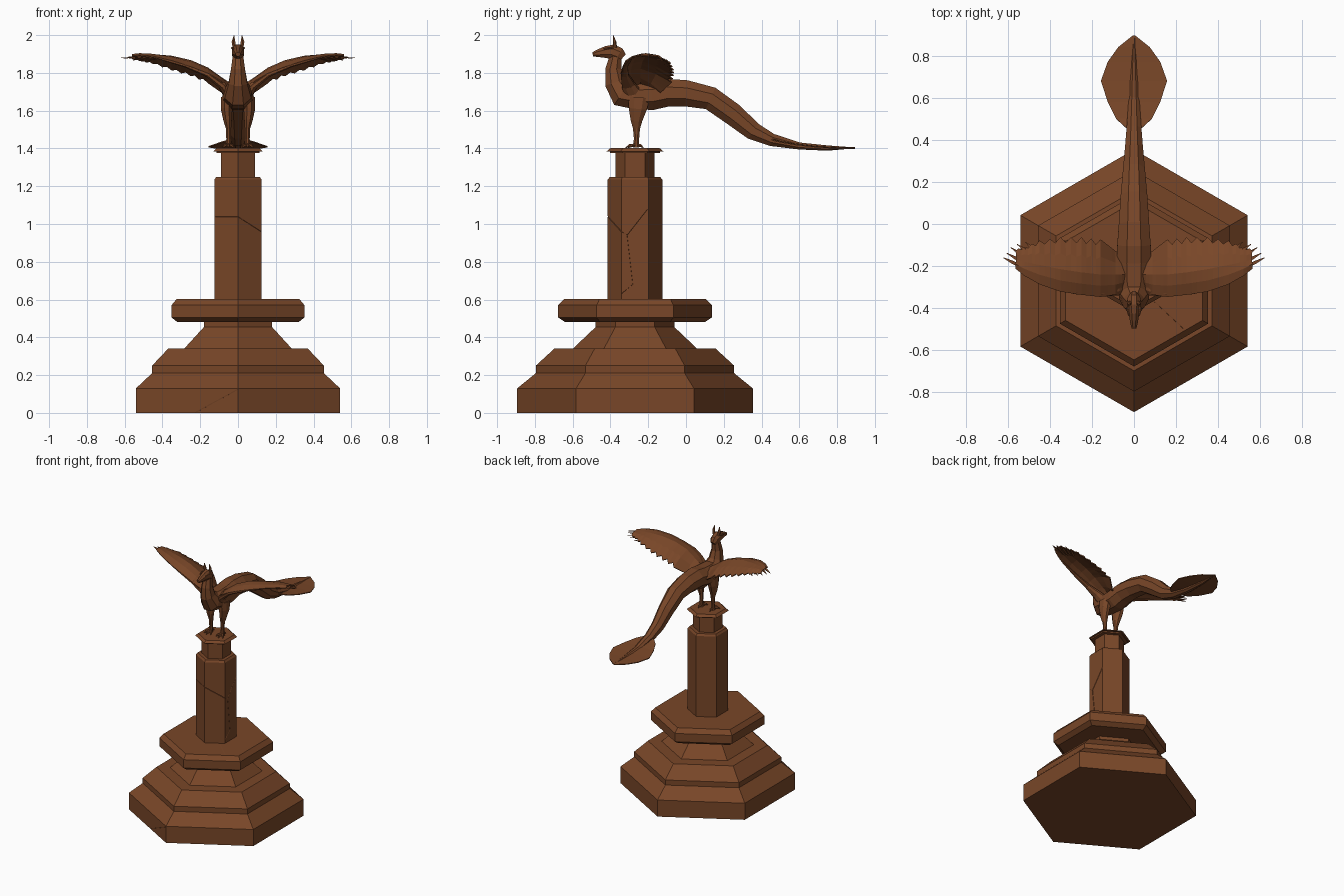
import bpy, bmesh, math
from mathutils import Vector as V

if "Cube" in bpy.data.objects:
    bpy.data.objects.remove(bpy.data.objects["Cube"])

CY = -0.27                      # pedestal centre in y
X, Y, Z = V((1, 0, 0)), V((0, 1, 0)), V((0, 0, 1))
bronze = bpy.data.materials.new("warm brown")
bronze.diffuse_color = (0.19, 0.062, 0.021, 1)
bronze.use_nodes = True
bronze.node_tree.nodes["Principled BSDF"].inputs["Base Color"].default_value = bronze.diffuse_color


def finish(bm, name):
    bmesh.ops.recalc_face_normals(bm, faces=bm.faces)
    me = bpy.data.meshes.new(name)
    bm.to_mesh(me)
    bm.free()
    me.materials.append(bronze)
    ob = bpy.data.objects.new(name, me)
    bpy.context.collection.objects.link(ob)
    return ob


def skin(bm, rings):
    """Join closed rings of points and cap both ends."""
    vs = [[bm.verts.new(p) for p in r] for r in rings]
    n = len(vs[0])
    for a, b in zip(vs, vs[1:]):
        for i in range(n):
            bm.faces.new((a[i], a[(i + 1) % n], b[(i + 1) % n], b[i]))
    bm.faces.new(vs[0])
    bm.faces.new(vs[-1])


def tube(bm, path, sizes, side=X, n=8):
    """Elliptical loft; sizes are (half width along side, half depth)."""
    path = [V(p) for p in path]
    rings = []
    for i, p in enumerate(path):
        t = path[min(i + 1, len(path) - 1)] - path[max(i - 1, 0)]
        d = t.cross(side).normalized()
        s = d.cross(t).normalized()
        w, h = sizes[i]
        rings.append([p + s * w * math.cos(a) + d * h * math.sin(a)
                      for a in (2 * math.pi * (k + .5) / n for k in range(n))])
    skin(bm, rings)


def hexagon(name, profile):
    """Stack of hexagons from (apothem, z), corners facing front and back."""
    bm = bmesh.new()
    skin(bm, [[V((r / math.cos(math.pi / 6) * math.sin(k * math.pi / 3),
                  CY + r / math.cos(math.pi / 6) * math.cos(k * math.pi / 3), z))
               for k in range(6)] for r, z in profile])
    return finish(bm, name)


# Pedestal
base = hexagon("stepped_base", [(.54, 0), (.54, .13), (.455, .21), (.455, .25), (.37, .34),
                                (.285, .34), (.18, .455), (.18, .49)])
ledge = hexagon("ledge", [(.32, .48), (.352, .505), (.352, .57), (.325, .603)])
shaft = hexagon("shaft", [(.125, .60), (.125, 1.235), (.115, 1.25)])
hexagon("shaft_neck", [(.09, 1.245), (.09, 1.38)])
hexagon("shaft_cap", [(.115, 1.375), (.115, 1.385), (.13, 1.385), (.112, 1.402)])


# Cracks cut as fine grooves
def on_hex(apothem, x, z):
    return V((x, CY - apothem / math.cos(math.pi / 6) + abs(x) * math.tan(math.pi / 6), z))


def crack(target, lines):
    bm = bmesh.new()
    for line in lines:
        tube(bm, line, [(.003, .003)] * len(line), V((.3, .9, .2)).normalized(), 4)
    cutter = finish(bm, target.name + "_crack_cutter")
    cutter.hide_render = True
    cutter.hide_viewport = True
    m = target.modifiers.new("cracks", 'BOOLEAN')
    m.operation, m.object, m.solver, m.use_self = 'DIFFERENCE', cutter, 'EXACT', True


crack(shaft, [[on_hex(.125, x, z) for x, z in ((-.125, 1.04), (0, 1.04), (.125, .96))],
              [(.125, -.34, .96), (.125, -.31, .94), (.125, -.2, 1.08)],
              [(.125, -.31, .94), (.125, -.28, .68), (.125, -.34, .63)]])
crack(base, [[on_hex(.54, -.23, 0), on_hex(.54, 0, .125)]])
crack(ledge, [[(.1, -.37, .603), (.24, -.5, .603)]])

# Neck, body and tail in one sweep: y, z, half width, half depth
spine = [(-.372, 1.89, .030, .034), (-.385, 1.82, .040, .046), (-.375, 1.75, .053, .060),
         (-.34, 1.69, .076, .078), (-.27, 1.68, .088, .078), (-.18, 1.68, .090, .083),
         (-.10, 1.695, .086, .080), (0, 1.692, .078, .075), (.13, 1.665, .068, .067),
         (.25, 1.58, .056, .064), (.355, 1.492, .046, .052), (.455, 1.445, .038, .036),
         (.60, 1.413, .027, .020), (.75, 1.402, .017, .015), (.89, 1.403, .004, .003)]
bm = bmesh.new()
tube(bm, [(0, y, z) for y, z, w, h in spine], [s[2:] for s in spine])
finish(bm, "body_and_tail")

# Head with muzzle, brow ridges and ears
head = [(-.494, 1.898, .013, .012), (-.465, 1.904, .020, .022), (-.425, 1.91, .027, .034),
        (-.39, 1.912, .035, .042), (-.355, 1.898, .032, .040), (-.335, 1.88, .018, .026)]
bm = bmesh.new()
tube(bm, [(0, y, z) for y, z, w, h in head], [s[2:] for s in head])
for s in (1, -1):
    tube(bm, [(s * .024, -.435, 1.928), (s * .031, -.405, 1.932), (s * .028, -.38, 1.935)],
         [(.004, .004), (.007, .006), (.004, .004)], X, 6)
    tube(bm, [(s * .02, -.375, 1.935), (s * .024, -.378, 1.965), (s * .021, -.386, 2.0)],
         [(.010, .010), (.011, .009), (.001, .001)], X, 6)
finish(bm, "head")

# Leaf shaped tail fan
fan = [(.45, .03, 1.452), (.50, .085, 1.437), (.58, .125, 1.423), (.68, .157, 1.412),
       (.77, .125, 1.406), (.84, .075, 1.404), (.895, .006, 1.403)]
bm = bmesh.new()
rows = [[bm.verts.new((k * w, y, z + (0 if k else .004))) for k in (-1, 0, 1)] for y, w, z in fan]
for a, b in zip(rows, rows[1:]):
    for i in (0, 1):
        bm.faces.new((a[i], a[i + 1], b[i + 1], b[i]))
finish(bm, "tail_fan").modifiers.new("thickness", 'SOLIDIFY').thickness = .006

# Wing stations: x, then y and z of the leading edge, middle and trailing edge
stations = [(.03, -.30, 1.69, -.24, 1.735, -.16, 1.68), (.09, -.335, 1.755, -.24, 1.775, -.13, 1.70),
            (.16, -.345, 1.795, -.24, 1.825, -.075, 1.75), (.25, -.335, 1.83, -.23, 1.864, -.065, 1.785),
            (.35, -.32, 1.862, -.215, 1.887, -.065, 1.815), (.45, -.285, 1.885, -.195, 1.896, -.08, 1.85),
            (.52, -.245, 1.892, -.18, 1.896, -.11, 1.865), (.575, -.20, 1.887, -.165, 1.889, -.125, 1.875)]
feather_tips = [(.62, -.16, 1.88), (.605, -.138, 1.877), (.585, -.112, 1.873),
                (.555, -.096, 1.867), (.515, -.086, 1.858)]

for s, label in ((1, "right"), (-1, "left")):
    # Wing sheet with notched feather ends
    bm = bmesh.new()
    cols = []
    for a, b in zip(stations, stations[1:]):
        for k in range(4):
            x, ly, lz, my, mz, ty, tz = [p + (q - p) * k / 4 for p, q in zip(a, b)]
            le, mid, te = V((s * x, ly, lz)), V((s * x, my, mz)), V((s * x, ty, tz))
            if x > .16 and k % 2:
                te = te.lerp(mid, .16)
            pts = (le, le.lerp(mid, .5) + Z * .007, mid, mid.lerp(te, .5) + Z * .008, te)
            cols.append([bm.verts.new(p) for p in pts])
    for a, b in zip(cols, cols[1:]):
        for i in range(4):
            bm.faces.new((a[i], a[i + 1], b[i + 1], b[i]))
    wing = finish(bm, label + "_wing")
    m = wing.modifiers.new("thickness", 'SOLIDIFY')
    m.thickness, m.offset = .007, 0

    # Long feathers fanning out at the tip
    bm = bmesh.new()
    for i, tip in enumerate(feather_tips):
        root = (s * (.47 - .015 * i), -.235 + .014 * i, 1.893 - .003 * i)
        end = V((s * tip[0], tip[1], tip[2]))
        mid = V(root).lerp(end, .7)
        tube(bm, [root, mid, end], [(.008, .003), (.011, .003), (.002, .001)], Y, 4)
    finish(bm, label + "_tip_feathers")

    # Wing arm along the leading edge
    bm = bmesh.new()
    tube(bm, [(s * .04, -.27, 1.67), (s * .085, -.305, 1.735), (s * .16, -.325, 1.79),
              (s * .28, -.32, 1.838), (s * .42, -.29, 1.876)],
         [(.055, .03), (.038, .022), (.022, .014), (.014, .009), (.006, .004)], Y, 8)
    finish(bm, label + "_wing_arm")

    # Leg
    bm = bmesh.new()
    tube(bm, [(s * .058, -.25, 1.67), (s * .06, -.255, 1.61), (s * .055, -.262, 1.55),
              (s * .05, -.262, 1.505), (s * .05, -.262, 1.45), (s * .05, -.265, 1.405)],
         [(.035, .062), (.033, .052), (.024, .034), (.015, .020), (.013, .015), (.017, .018)])
    finish(bm, label + "_leg")

    # Foot with three front toes and one back toe
    bm = bmesh.new()
    for dx, dy in ((-.028, -.04), (.002, -.055), (.032, -.04), (0, .04)):
        a = V((s * .05, -.265, 1.418))
        d = V((s * dx, dy, 0))
        tube(bm, [a, a + d * .6 - Z * .003, a + d - Z * .014],
             [(.010, .010), (.009, .009), (.002, .002)], Z, 6)
    finish(bm, label + "_foot")
